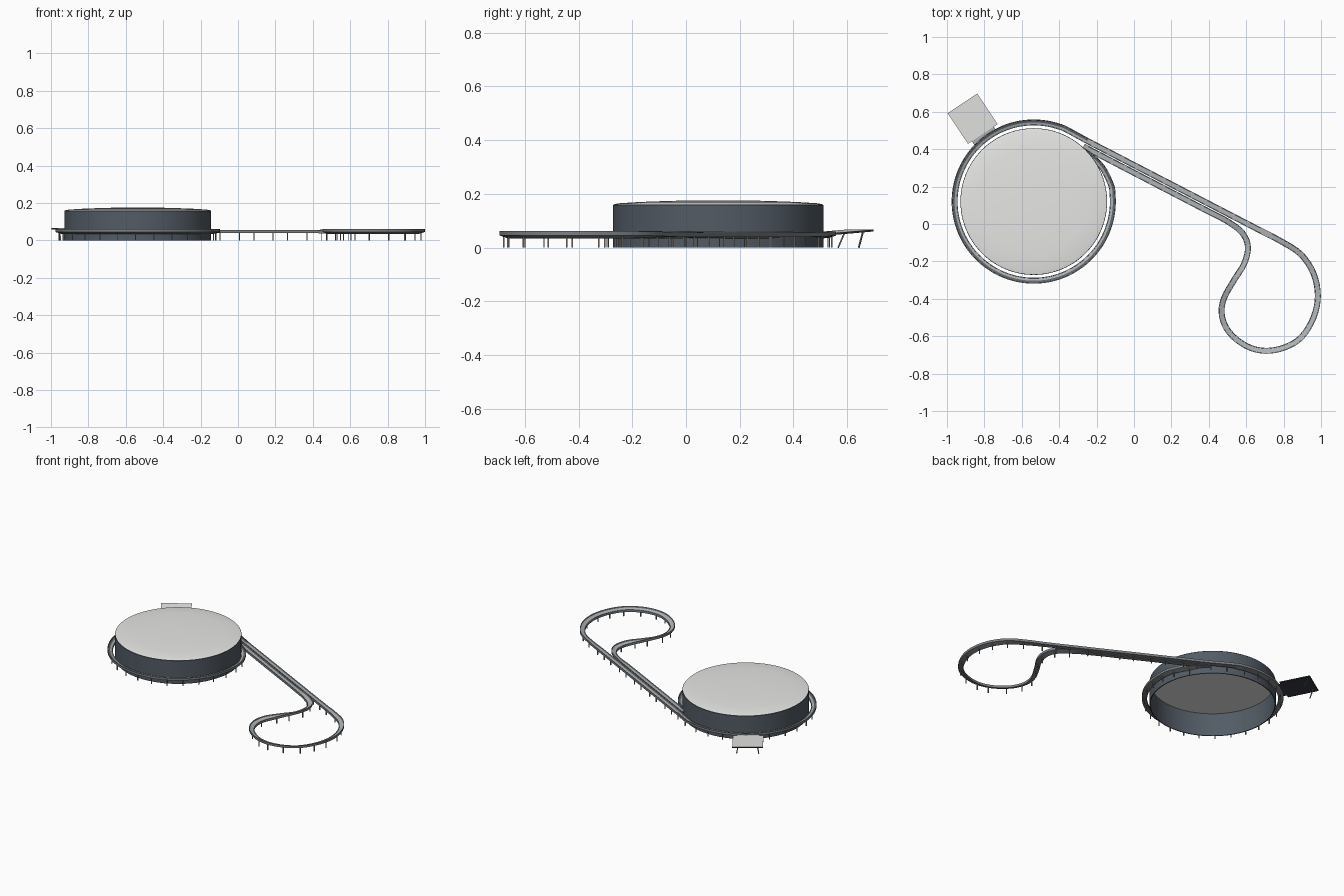
import bpy, bmesh, math
from mathutils import Vector, Matrix

cube = bpy.data.objects.get("Cube")
if cube:
    bpy.data.objects.remove(cube, do_unlink=True)


def material(name, r, g, b):
    m = bpy.data.materials.new(name)
    m.use_nodes = True
    m.diffuse_color = (r, g, b, 1)
    m.node_tree.nodes["Principled BSDF"].inputs["Base Color"].default_value = (r, g, b, 1)
    return m


ROOF = material("pale grey", 0.82, 0.82, 0.81)
WALL = material("slate", 0.085, 0.105, 0.13)
TRACK = material("steel grey", 0.42, 0.45, 0.47)
SIDE = material("mid grey", 0.2, 0.215, 0.23)
LANE = material("dark steel", 0.12, 0.13, 0.14)
POST = material("brown grey", 0.27, 0.23, 0.19)
UNDER = material("charcoal", 0.035, 0.04, 0.055)

CENTRE = Vector((-0.536, 0.12, 0))
RING = 0.423


def finish(bm, name, mats, smooth=False):
    mesh = bpy.data.meshes.new(name)
    bmesh.ops.recalc_face_normals(bm, faces=bm.faces)
    bm.to_mesh(mesh)
    bm.free()
    for m in mats:
        mesh.materials.append(m)
    ob = bpy.data.objects.new(name, mesh)
    bpy.context.collection.objects.link(ob)
    if smooth:
        bpy.ops.object.select_all(action="DESELECT")
        ob.select_set(True)
        bpy.context.view_layer.objects.active = ob
        bpy.ops.object.shade_smooth_by_angle(angle=math.radians(30))
    return ob


def lathe(name, profile, mat, steps=96):
    bm = bmesh.new()
    verts = [bm.verts.new((r, 0, z)) for r, z in profile]
    edges = [bm.edges.new(pair) for pair in zip(verts, verts[1:])]
    bmesh.ops.spin(bm, geom=verts + edges, cent=(0, 0, 0), axis=(0, 0, 1),
                   angle=math.tau, steps=steps, use_duplicate=False)
    bmesh.ops.remove_doubles(bm, verts=bm.verts, dist=1e-5)
    ob = finish(bm, name, [mat], True)
    ob.location = CENTRE
    return ob


def beam(bm, a, b, width):
    """Square bar between two points."""
    d = b - a
    rot = d.to_track_quat("Z", "Y").to_matrix().to_4x4()
    mat = Matrix.Translation((a + b) / 2) @ rot @ Matrix.Diagonal((width, width, d.length, 1))
    bmesh.ops.create_cube(bm, size=1, matrix=mat)


# Round hall: open-bottomed wall and shallow domed roof
lathe("hall_wall", [(0.386, 0.0), (0.392, 0.0), (0.392, 0.158), (0.389, 0.161), (0.386, 0.158), (0.386, 0.0)], WALL)
lathe("hall_roof", [(0.389, 0.161), (0.37, 0.165), (0.29, 0.170), (0.21, 0.173),
                    (0.14, 0.175), (0.0, 0.1755), (0.0, 0.157), (0.386, 0.157)], ROOF)


# Track route: around the hall, out along the straight, round the loop and back
def polar(deg, r):
    a = math.radians(deg)
    return CENTRE + Vector((math.cos(a), math.sin(a), 0)) * r


def line(a, b, n):
    a, b = Vector((*a, 0)), Vector((*b, 0))
    return [a.lerp(b, i / n) for i in range(n + 1)]


route = [polar(48, 0.375), polar(38, 0.392), polar(26, 0.41)]
route += [polar(d, RING) for d in range(12, -298, -6)]
route += line((-0.25, 0.4445), (0.78, -0.089), 10)
loop = [(0.89, -0.16), (0.96, -0.265), (0.983, -0.385), (0.96, -0.50), (0.895, -0.605),
        (0.805, -0.66), (0.70, -0.678), (0.60, -0.652), (0.51, -0.58), (0.47, -0.49),
        (0.48, -0.40), (0.535, -0.30), (0.59, -0.21), (0.609, -0.12), (0.577, -0.045)]
route += [Vector((x, y, 0)) for x, y in loop]
route += line((0.50, 0.014), (-0.27, 0.414), 8)


def spline(pts, n=4):
    out = []
    for i in range(len(pts) - 1):
        p0, p1, p2, p3 = (pts[max(0, min(len(pts) - 1, i + k))] for k in (-1, 0, 1, 2))
        for j in range(n):
            t = j / n
            out.append(0.5 * (2 * p1 + (p2 - p0) * t + (2 * p0 - 5 * p1 + 4 * p2 - p3) * t * t
                              + (3 * p1 - p0 - 3 * p2 + p3) * t ** 3))
    return out + [pts[-1]]


path = spline(route)
last = len(path) - 1
tangents = [(path[min(last, i + 1)] - path[max(0, i - 1)]).normalized() for i in range(last + 1)]


def bank(i):
    """Tilt towards the inside of the bend, averaged over nearby points."""
    a, b = max(0, i - 5), min(last, i + 5)
    turn = tangents[a].cross(tangents[b]).z
    run = sum((path[k + 1] - path[k]).length for k in range(a, b))
    return max(-0.35, min(0.35, 0.13 * turn / run))


# Trough-shaped track: pale floor and rims, mid grey shell, dark outer lane round the hall
section = [(-0.016, 0.040), (-0.016, 0.056), (-0.013, 0.056), (-0.012, 0.051), (0.0, 0.051),
           (0.012, 0.051), (0.013, 0.056), (0.016, 0.056), (0.016, 0.040)]
SHELL, OUTER_LANE = (0, 7, 8), (2, 3)
bm = bmesh.new()
rings = []
for i, p in enumerate(path):
    side = Vector((tangents[i].y, -tangents[i].x, 0))
    rings.append([bm.verts.new(p + side * s + Vector((0, 0, z + s * bank(i)))) for s, z in section])
count = len(section)
for i, (a, b) in enumerate(zip(rings, rings[1:])):
    round_hall = (path[i] - CENTRE).length < RING + 0.004 and i < last / 1.5
    for k in range(count):
        n = (k + 1) % count
        face = bm.faces.new((a[k], a[n], b[n], b[k]))
        if k in SHELL:
            face.material_index = 1
        elif round_hall and k in OUTER_LANE:
            face.material_index = 2
for end in (rings[0], rings[-1]):
    bm.faces.new(end).material_index = 1
finish(bm, "track", [TRACK, SIDE, LANE], True)

# Evenly spaced posts; the returning straight shares those of the outgoing one
bm = bmesh.new()
travelled = 0.05
for a, b in zip(path[4:-34], path[5:-33]):
    travelled += (b - a).length
    if travelled > 0.1:
        travelled -= 0.1
        beam(bm, Vector(b), b + Vector((0, 0, 0.042)), 0.005)
finish(bm, "track_posts", [POST])

# Sloping square platform beside the ring, with a link plate onto the track
inward = Vector((0.555, -0.832, 0))
across = Vector((0.832, 0.555, 0))
middle = Vector((-0.863, 0.563, 0))


def slab(name, half_width, near, far, z_near, z_far, mats):
    bm = bmesh.new()
    corners = [middle + across * u * half_width + inward * v + Vector((0, 0, z))
               for u, v, z in ((-1, near, z_near), (1, near, z_near), (1, far, z_far), (-1, far, z_far))]
    top = [bm.verts.new(c) for c in corners]
    low = [bm.verts.new(c - Vector((0, 0, 0.007))) for c in corners]
    bm.faces.new(top)
    bm.faces.new(low).material_index = 1
    for i in range(4):
        j = (i + 1) % 4
        bm.faces.new((top[i], top[j], low[j], low[i])).material_index = 1
    finish(bm, name, mats)


slab("platform", 0.095, -0.098, 0.098, 0.067, 0.053, [ROOF, UNDER])
slab("platform_link", 0.07, 0.098, 0.122, 0.053, 0.052, [TRACK, UNDER])

# Splayed platform legs
bm = bmesh.new()
for u in (-0.06, 0.06):
    foot = middle + across * u * 1.15 - inward * 0.05
    head = middle + across * u - inward * 0.075 + Vector((0, 0, 0.06))
    beam(bm, foot, head, 0.005)
finish(bm, "platform_legs", [SIDE])
